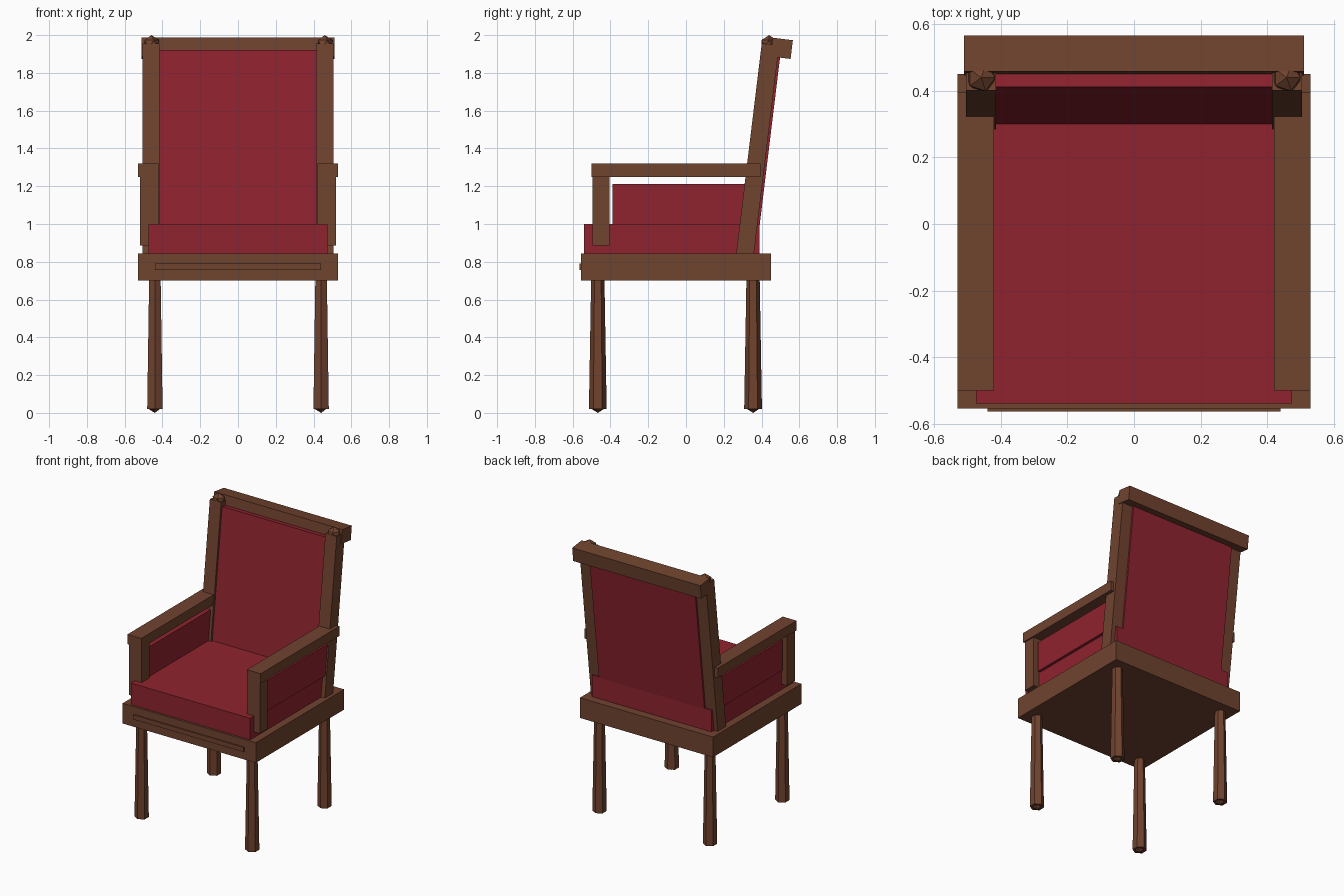
import bpy
import bmesh
import math
from mathutils import Matrix, Vector

cube = bpy.data.objects.get("Cube")
if cube:
    bpy.data.objects.remove(cube, do_unlink=True)

LEAN = -0.121  # backward tilt of the chair back
SIDES = {"left": 1, "right": -1}


def material(name, rgb):
    mat = bpy.data.materials.new(name)
    mat.use_nodes = True
    color = (*rgb, 1.0)
    mat.diffuse_color = color
    mat.node_tree.nodes["Principled BSDF"].inputs["Base Color"].default_value = color
    return mat


wood = material("brown wood", (0.162, 0.056, 0.028))
fabric = material("red fabric", (0.275, 0.017, 0.028))


def add_object(name, bm, mat):
    mesh = bpy.data.meshes.new(name)
    bm.to_mesh(mesh)
    bm.free()
    mesh.materials.append(mat)
    obj = bpy.data.objects.new(name, mesh)
    bpy.context.collection.objects.link(obj)
    return obj


def box(name, center, size, mat, tilt=0.0):
    bm = bmesh.new()
    bmesh.ops.create_cube(bm, size=1.0)
    bmesh.ops.scale(bm, vec=size, verts=bm.verts)
    obj = add_object(name, bm, mat)
    obj.location = center
    obj.rotation_euler.x = tilt
    return obj


def span(name, x, y, z, mat):
    """Upright box given by its limits on each axis."""
    limits = (x, y, z)
    return box(name, [(a + b) / 2 for a, b in limits],
               [abs(b - a) for a, b in limits], mat)


def ball(name, center, radius):
    bm = bmesh.new()
    bmesh.ops.create_icosphere(bm, subdivisions=1, radius=radius)
    add_object(name, bm, wood).location = center


def leg(name, x, y):
    # Six-sided leg, wider at the floor, corners to front and back
    bm = bmesh.new()
    bmesh.ops.create_cone(bm, cap_ends=True, segments=6, radius1=0.047,
                          radius2=0.035, depth=0.70)
    # Put a corner on the front-back axis
    corner = max(bm.verts, key=lambda v: v.co.xy.length).co
    turn = math.pi / 2 - math.atan2(corner.y, corner.x)
    bmesh.ops.rotate(bm, cent=Vector(), matrix=Matrix.Rotation(turn, 3, "Z"),
                     verts=bm.verts)
    add_object(name, bm, wood).location = (x, y, 0.37)


# Seat
span("seat_frame", (-0.53, 0.53), (-0.555, 0.45), (0.70, 0.845), wood)
span("front_trim", (-0.44, 0.44), (-0.564, -0.55), (0.757, 0.79), wood)
span("seat_cushion", (-0.475, 0.475), (-0.54, 0.39), (0.84, 1.0), fabric)

# Leaning back
box("back_cushion", (0, 0.40, 1.45), (0.84, 0.09, 0.94), fabric, LEAN)
box("crest_rail", (0, 0.506, 1.93), (1.02, 0.108, 0.10), wood, LEAN)

for side, s in SIDES.items():
    # Back post and finial
    box(side + "_back_post", (s * 0.46, 0.376, 1.365), (0.09, 0.093, 1.18), wood, LEAN)
    ball(side + "_finial", (s * 0.459, 0.44, 1.953), 0.047)

    # Arm
    span(side + "_arm_rest", (s * 0.42, s * 0.53), (-0.50, 0.395), (1.25, 1.32), wood)
    span(side + "_arm_post", (s * 0.42, s * 0.52), (-0.495, -0.405), (0.885, 1.26), wood)
    span(side + "_arm_panel", (s * 0.435, s * 0.495), (-0.39, 0.35), (0.995, 1.213), fabric)

    # Legs and feet
    for end, y in (("front", -0.467), ("rear", 0.355)):
        leg(f"{side}_{end}_leg", s * 0.44, y)
        ball(f"{side}_{end}_foot", (s * 0.44, y, 0.036), 0.036)
